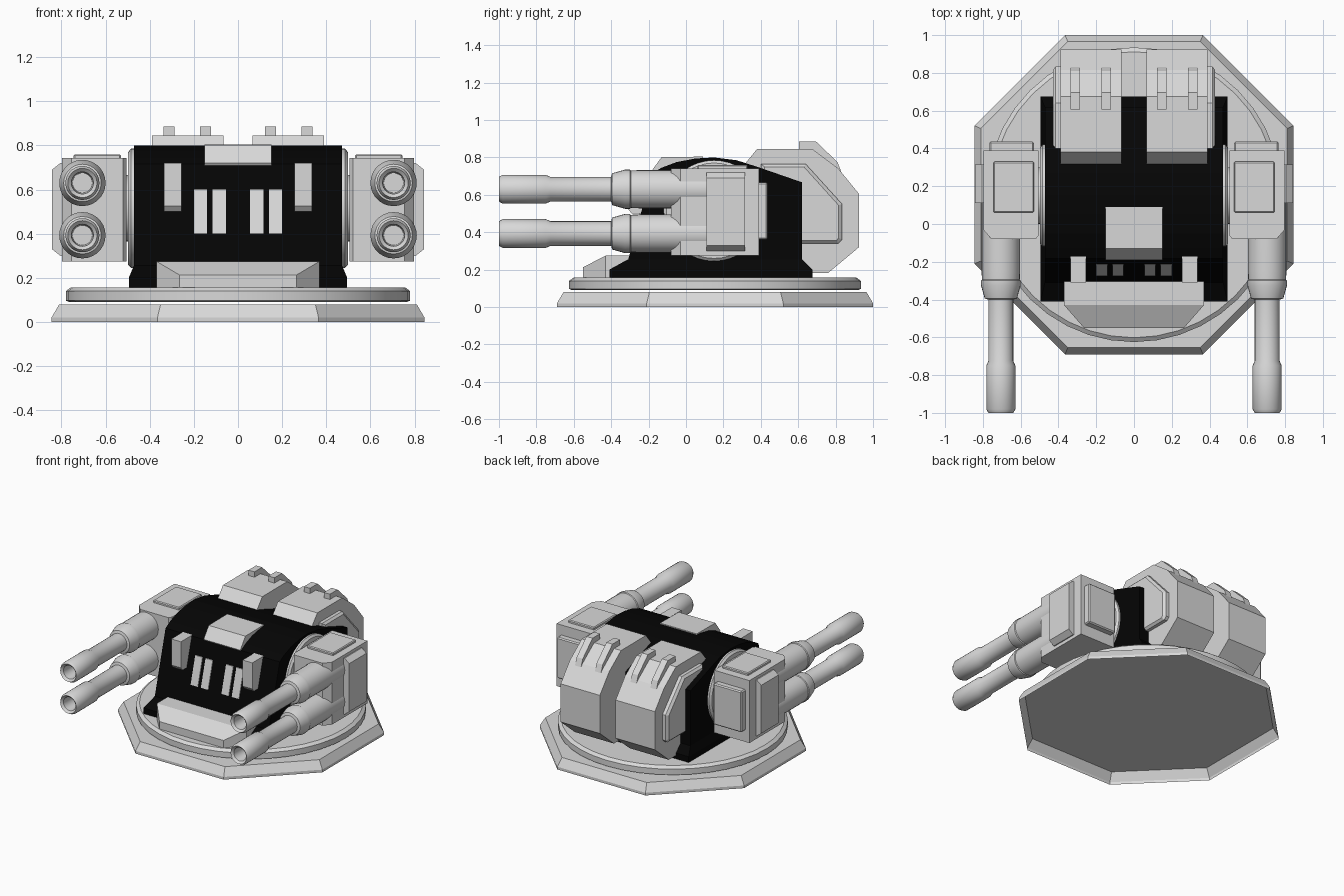
import bpy, bmesh, math
from mathutils import Vector, Matrix

if "Cube" in bpy.data.objects:
    bpy.data.objects.remove(bpy.data.objects["Cube"])


def material(name, v):
    m = bpy.data.materials.new(name)
    m.diffuse_color = (v, v, v, 1)
    m.use_nodes = True
    m.node_tree.nodes["Principled BSDF"].inputs["Base Color"].default_value = m.diffuse_color
    return m


GREY = material("light_grey", 0.69)
BLACK = material("black", 0.0015)


def finish(name, bm, mat, smooth=False):
    bmesh.ops.recalc_face_normals(bm, faces=bm.faces[:])
    me = bpy.data.meshes.new(name)
    bm.to_mesh(me)
    bm.free()
    ob = bpy.data.objects.new(name, me)
    bpy.context.collection.objects.link(ob)
    me.materials.append(mat)
    if smooth:
        bpy.ops.object.select_all(action='DESELECT')
        ob.select_set(True)
        bpy.context.view_layer.objects.active = ob
        bpy.ops.object.shade_smooth_by_angle(angle=math.radians(30))
    return ob


def loft(name, rings, mat=GREY, start=True, smooth=False):
    """Skin a list of equal-length point rings and cap the ends."""
    bm = bmesh.new()
    vs = [[bm.verts.new(p) for p in r] for r in rings]
    n = len(vs[0])
    for a, b in zip(vs, vs[1:]):
        for i in range(n):
            j = (i + 1) % n
            bm.faces.new((a[i], a[j], b[j], b[i]))
    if start:
        bm.faces.new(vs[0])
    bm.faces.new(vs[-1])
    return finish(name, bm, mat, smooth)


def prism(name, yz, x0, x1, mat=GREY):
    """Side profile (y, z) extruded along x."""
    return loft(name, [[(x, y, z) for y, z in yz] for x in (x0, x1)], mat)


def box(name, x, y, z, bevel=0.0, mat=GREY):
    bm = bmesh.new()
    c = [(a + b) / 2 for a, b in (x, y, z)]
    d = [abs(b - a) for a, b in (x, y, z)]
    bmesh.ops.create_cube(bm, size=1, matrix=Matrix.Translation(c) @ Matrix.Diagonal((*d, 1)))
    if bevel:
        bmesh.ops.bevel(bm, geom=bm.edges[:], offset=bevel, segments=1, affect='EDGES')
    return finish(name, bm, mat)


def turned(name, prof, origin, axis, n=32):
    """Revolve (distance along axis, radius) about an axis through origin."""
    q = Vector((0, 0, 1)).rotation_difference(Vector(axis))
    o = Vector(origin)
    rings = [[o + q @ Vector((r * math.cos(2 * math.pi * i / n), r * math.sin(2 * math.pi * i / n), d))
              for i in range(n)] for d, r in prof]
    return loft(name, rings, smooth=True)


CY = 0.155


# Octagonal foot plate with sloped rim, hollow underneath
def octagon(k, z):
    a, b = 0.845 - k, 0.365 - k * 0.41
    return [(x, CY + y, z) for x, y in
            ((a, -b), (a, b), (b, a), (-b, a), (-a, b), (-a, -b), (-b, -a), (b, -a))]


loft("foot_plate", [octagon(0, 0), octagon(0, 0.02), octagon(0.035, 0.08)], start=False)

# Turntable
turned("turntable", [(0.09, 0.765), (0.097, 0.78), (0.14, 0.78), (0.157, 0.757)],
       (0, CY, 0), (0, 0, 1), 40)

# Black hull and its flared skirt
prism("hull", [(-0.31, 0.2), (-0.31, 0.25), (-0.182, 0.715), (-0.13, 0.745), (-0.05, 0.775),
               (0.05, 0.794), (0.15, 0.8), (0.27, 0.785), (0.38, 0.75), (0.62, 0.667),
               (0.62, 0.2)], -0.472, 0.472, BLACK)


def rect(x, y0, y1, z):
    return [(-x, y0, z), (x, y0, z), (x, y1, z), (-x, y1, z)]


loft("hull_skirt", [rect(0.495, -0.41, 0.675, 0.155), rect(0.495, -0.41, 0.675, 0.2),
                    rect(0.472, -0.31, 0.62, 0.255)], BLACK)

# Front step with chamfered corners
loft("front_step", [[(-x, y, 0.155), (x, y, 0.155), (x, y, z), (-x, y, z)]
                    for x, y, z in ((0.37, -0.27, 0.275), (0.37, -0.43, 0.275), (0.265, -0.55, 0.213))])

# Roof panel
prism("roof_panel", [(-0.17, 0.69), (-0.19, 0.72), (-0.13, 0.802), (0.09, 0.804), (0.09, 0.76)],
      -0.152, 0.152)

for s, side in ((1, "right"), (-1, "left")):
    # Vent slits and brow blocks on the sloped hull front
    for i, (x0, x1) in enumerate(((0.055, 0.115), (0.14, 0.2))):
        prism(f"vent_{side}_{i}", [(-0.275, 0.4), (-0.22, 0.6), (-0.2, 0.6), (-0.255, 0.4)], s * x0, s * x1)
    prism(f"brow_block_{side}", [(-0.23, 0.5), (-0.29, 0.5), (-0.31, 0.525), (-0.31, 0.72),
                                 (-0.17, 0.72)], s * 0.255, s * 0.335)

    # Rear pack, its side plate and top ribs
    pack = [(0.31, 0.68), (0.315, 0.765), (0.38, 0.845), (0.675, 0.845), (0.815, 0.74),
            (0.925, 0.605), (0.925, 0.32), (0.76, 0.182), (0.6, 0.182), (0.6, 0.6)]
    prism(f"rear_pack_{side}", pack, s * 0.065, s * 0.39)
    plate = [(0.4, 0.6), (0.4, 0.765), (0.64, 0.765), (0.835, 0.55), (0.835, 0.36),
             (0.815, 0.34), (0.6, 0.34), (0.6, 0.6)]
    inner = [(0.42, 0.61), (0.42, 0.75), (0.63, 0.75), (0.815, 0.545), (0.815, 0.37),
             (0.805, 0.355), (0.6, 0.355), (0.6, 0.61)]
    loft(f"pack_side_plate_{side}", [[(s * x, y, z) for y, z in p]
                                     for x, p in ((0.38, plate), (0.415, plate), (0.43, inner))])
    for i, x in enumerate((0.147, 0.312)):
        prism(f"pack_rib_{side}_{i}", [(0.605, 0.83), (0.605, 0.885), (0.695, 0.885), (0.81, 0.775),
                                       (0.835, 0.71), (0.67, 0.83)], s * (x - 0.025), s * (x + 0.025))

    # Round pivot between hull and gun pod
    turned(f"pivot_{side}", [(0.45, 0.27), (0.485, 0.27), (0.498, 0.255)], (0, 0.15, 0.515), (s, 0, 0), 40)
    turned(f"pivot_hub_{side}", [(0.48, 0.15), (0.52, 0.15)], (0, 0.15, 0.515), (s, 0, 0), 32)

    # Gun pod with top, rear and outer plates
    pod = [(0.505, -0.06), (0.52, -0.08), (0.755, -0.08), (0.798, -0.03), (0.798, 0.39), (0.505, 0.39)]
    loft(f"gun_pod_{side}", [[(s * x, y, z) for x, y in pod] for z in (0.275, 0.742)])
    box(f"pod_top_plate_{side}", (s * 0.53, s * 0.745), (0.06, 0.33), (0.72, 0.76), 0.006)
    box(f"pod_rear_plate_{side}", (s * 0.53, s * 0.765), (0.36, 0.437), (0.36, 0.667), 0.008)
    o = [(0.79, 0.3, 0.72), (0.805, 0.3, 0.72), (0.843, 0.33, 0.69)]
    loft(f"pod_outer_plate_{side}", [[(s * x, 0.11, c), (s * x, 0.315, c), (s * x, 0.315, d), (s * x, 0.11, d)]
                                     for x, c, d in o])

    # Twin barrels with hollow muzzles, sunk into the pod
    for z, level in ((0.63, "upper"), (0.393, "lower")):
        turned(f"barrel_{side}_{level}",
               [(0.88, 0.045), (0.985, 0.05), (1.0, 0.066), (0.98, 0.077), (0.75, 0.077), (0.725, 0.066),
                (0.4, 0.066), (0.395, 0.085), (0.325, 0.105), (0.3, 0.105), (0.295, 0.1),
                (0.25, 0.102), (-0.13, 0.102)],
               (s * 0.705, 0, z), (0, -1, 0), 28)
